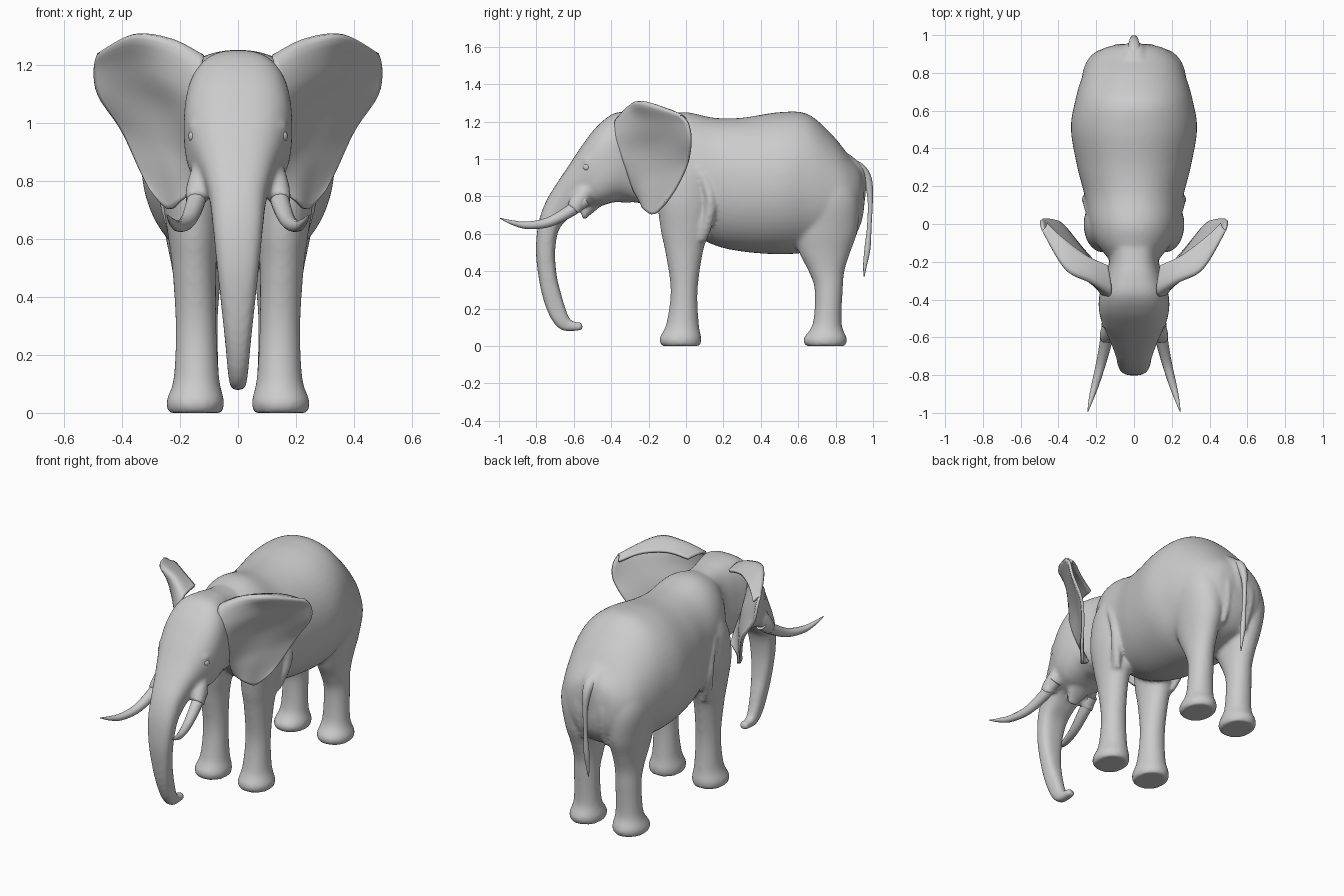
import bpy, bmesh
from math import sin, cos, pi
from mathutils import Vector


def spline(rows, steps):
    """Smooth interpolation through rows of numbers."""
    rows = [Vector(r) for r in rows]
    out = []
    for i in range(len(rows) - 1):
        p0, p1 = rows[max(i - 1, 0)], rows[i]
        p2, p3 = rows[i + 1], rows[min(i + 2, len(rows) - 1)]
        for s in range(steps):
            t = s / steps
            out.append(p1 + (p2 - p0) * (t / 2)
                       + (p0 * 2 - p1 * 5 + p2 * 4 - p3) * (t * t / 2)
                       + (p1 * 3 - p0 - p2 * 3 + p3) * (t ** 3 / 2))
    return out + [rows[-1]]


def loft(bm, rows, power=2.2, side=1, steps=6, n=56):
    """Closed skin through rings (ya, za, yb, zb, x centre, half width);
    a and b are the two side-view ends of each ring."""
    rings = []
    for ya, za, yb, zb, xc, hw in spline(rows, steps):
        ring = []
        for k in range(n):
            c, s = cos(2 * pi * k / n), sin(2 * pi * k / n)
            u = (abs(c) ** (2 / power)) * (1 if c > 0 else -1)
            v = (abs(s) ** (2 / power)) * (1 if s > 0 else -1)
            ring.append(bm.verts.new((side * (xc + hw * u),
                                      (ya + yb) / 2 + v * (yb - ya) / 2,
                                      (za + zb) / 2 + v * (zb - za) / 2)))
        rings.append(ring)
    for r, q in zip(rings, rings[1:]):
        for k in range(n):
            bm.faces.new((r[k], r[(k + 1) % n], q[(k + 1) % n], q[k]))
    bm.faces.new(rings[0])
    bm.faces.new(rings[-1])


def make_object(name, bm):
    bmesh.ops.recalc_face_normals(bm, faces=bm.faces)
    for f in bm.faces:
        f.smooth = True
    me = bpy.data.meshes.new(name)
    bm.to_mesh(me)
    bm.free()
    ob = bpy.data.objects.new(name, me)
    bpy.context.collection.objects.link(ob)
    return ob


def tube(name, points, side=1):
    """Tapered round tube through (x, y, z, radius)."""
    cu = bpy.data.curves.new(name, 'CURVE')
    cu.dimensions = '3D'
    cu.bevel_depth = 1.0
    cu.bevel_resolution = 4
    cu.use_fill_caps = True
    pts = spline(points, 6)
    sp = cu.splines.new('POLY')
    sp.points.add(len(pts) - 1)
    for p, (x, y, z, r) in zip(sp.points, pts):
        p.co = (side * x, y, z, 1)
        p.radius = r
    sp.use_smooth = True
    ob = bpy.data.objects.new(name, cu)
    bpy.context.collection.objects.link(ob)


def leg_rows(rows):
    return [(y0, z, y1, z, (x0 + x1) / 2, (x1 - x0) / 2)
            for z, y0, y1, x0, x1 in rows]


skin = bmesh.new()

# Barrel of the body: y, bottom z, top z, half width
barrel = [(-.20, .80, 1.20, .12), (-.10, .72, 1.235, .20), (0, .62, 1.25, .24),
          (.15, .54, 1.22, .262), (.30, .505, 1.22, .30), (.50, .49, 1.25, .334),
          (.65, .50, 1.24, .312), (.78, .52, 1.13, .275), (.87, .56, 1.02, .235),
          (.93, .64, .95, .16), (.952, .73, .88, .07)]
loft(skin, [(y, b, y, t, 0, w) for y, b, t, w in barrel], 2.1)

# Neck, head and trunk
head = [(-.02, 1.22, -.08, .72, .15), (-.18, 1.235, -.17, .76, .13),
        (-.28, 1.25, -.26, .765, .15), (-.38, 1.245, -.34, .78, .18),
        (-.47, 1.18, -.40, .765, .187), (-.55, 1.08, -.45, .75, .175),
        (-.63, .96, -.50, .745, .145), (-.69, .87, -.56, .74, .118),
        (-.75, .77, -.62, .69, .097), (-.79, .65, -.68, .62, .086),
        (-.802, .50, -.70, .50, .072), (-.785, .35, -.69, .37, .057),
        (-.757, .23, -.665, .27, .045), (-.712, .13, -.635, .175, .036),
        (-.65, .08, -.61, .135, .030), (-.55, .085, -.555, .125, .026)]
loft(skin, [(a, b, c, d, 0, w) for a, b, c, d, w in head], 2.7)

# Lower jaw
loft(skin, [(-.36, .95, -.30, .765, 0, .12), (-.47, .86, -.42, .765, 0, .10),
            (-.53, .765, -.50, .71, 0, .06), (-.565, .715, -.545, .67, 0, .032)])

# Broad tail root
loft(skin, [(.82, 1.04, .88, 1.02, 0, .05), (.87, .93, .945, .96, 0, .06),
            (.90, .84, .965, .88, 0, .05), (.90, .72, .95, .72, 0, .03)])

front_leg = leg_rows([
    (0, -.13, .075, .055, .24), (.04, -.142, .082, .048, .247),
    (.12, -.105, .068, .065, .222), (.30, -.082, .062, .075, .215),
    (.50, -.11, .09, .075, .227), (.62, -.135, .125, .065, .243),
    (.78, -.15, .142, .06, .265), (.95, -.12, .125, .07, .258),
    (1.08, -.05, .07, .10, .21)])
hind_leg = leg_rows([
    (0, .64, .85, .055, .24), (.04, .628, .86, .048, .245),
    (.12, .678, .832, .065, .22), (.30, .688, .838, .07, .213),
    (.40, .655, .847, .065, .215), (.50, .605, .878, .055, .228),
    (.62, .575, .917, .035, .252), (.78, .58, .925, .02, .277),
    (.92, .60, .88, .02, .255), (1.02, .65, .80, .08, .20)])
tusk_socket = [(-.53, .90, -.47, .84, .10, .05), (-.60, .82, -.52, .77, .13, .045),
               (-.635, .755, -.57, .705, .147, .038)]
brow = [(-.53, 1.03, -.44, 1.03, .13, .03), (-.56, .99, -.45, .99, .135, .038),
        (-.56, .955, -.46, .955, .13, .032)]
# Loose fold behind each shoulder and folds beside the tail
elbow_fold = [(.04, .96, .08, .96, .24, .015), (.085, .86, .14, .86, .247, .025),
              (.105, .75, .16, .75, .25, .025), (.08, .64, .14, .64, .225, .025),
              (.05, .56, .11, .56, .20, .02)]
rump_fold = [(.88, .90, .92, .90, .06, .012), (.90, .80, .955, .80, .085, .016),
             (.89, .68, .945, .68, .08, .018), (.86, .56, .90, .56, .075, .014)]
for side in (1, -1):
    for part in (front_leg, hind_leg, tusk_socket, brow, elbow_fold, rump_fold):
        loft(skin, part, 2.05, side)

# Fuse the parts into one continuous skin
body = make_object("body", skin)
remesh = body.modifiers.new("fuse", 'REMESH')
remesh.mode = 'VOXEL'
remesh.voxel_size = .011
remesh.use_smooth_shade = True
relax = body.modifiers.new("relax", 'SMOOTH')
relax.factor = .5
relax.iterations = 7

# Ears: rows run from the head outward, starting with the folded-back top rim
ear_rows = [
    [(.14, -.22, 1.23), (.25, -.17, 1.26), (.37, -.08, 1.255), (.46, 0, 1.21)],
    [(.12, -.36, 1.22), (.23, -.30, 1.28), (.36, -.235, 1.30), (.48, -.03, 1.235)],
    [(.155, -.38, 1.12), (.27, -.26, 1.17), (.38, -.14, 1.20), (.492, .01, 1.19)],
    [(.165, -.35, 1.02), (.25, -.21, 1.05), (.36, -.09, 1.08), (.48, .025, 1.10)],
    [(.155, -.31, .92), (.23, -.20, .93), (.31, -.10, .95), (.40, .01, .98)],
    [(.14, -.28, .84), (.21, -.22, .83), (.27, -.14, .83), (.34, -.05, .85)],
    [(.14, -.24, .77), (.20, -.22, .73), (.24, -.17, .705), (.30, -.11, .765)]]
lines = [spline(r, 6) for r in ear_rows]
columns = [spline(c, 5) for c in zip(*lines)]
bm = bmesh.new()
grid = [[bm.verts.new(p) for p in c] for c in columns]
for a, b in zip(grid, grid[1:]):
    for k in range(len(a) - 1):
        bm.faces.new((a[k], a[k + 1], b[k + 1], b[k]))
ears = make_object("ears", bm)
thick = ears.modifiers.new("thickness", 'SOLIDIFY')
thick.thickness = .016
thick.offset = 0
ears.modifiers.new("mirror", 'MIRROR')

# Tusks and eyes
for side, label in ((1, "left"), (-1, "right")):
    tube("tusk_" + label, [(.135, -.54, .78, .036), (.15, -.63, .715, .032),
                           (.175, -.74, .66, .026), (.205, -.85, .645, .02),
                           (.228, -.93, .66, .012), (.245, -.995, .683, .002)], side)
    bm = bmesh.new()
    bmesh.ops.create_uvsphere(bm, u_segments=16, v_segments=10, radius=.022)
    bmesh.ops.translate(bm, verts=bm.verts, vec=(side * .15, -.53, .955))
    make_object("eye_" + label, bm)

# Tail with a thin tapering end
tube("tail", [(0, .87, .96, .05), (0, .935, .935, .035), (0, .972, .88, .024),
              (0, .985, .78, .014), (0, .98, .64, .012), (0, .97, .52, .016),
              (0, .957, .43, .010), (0, .952, .37, .002)])
